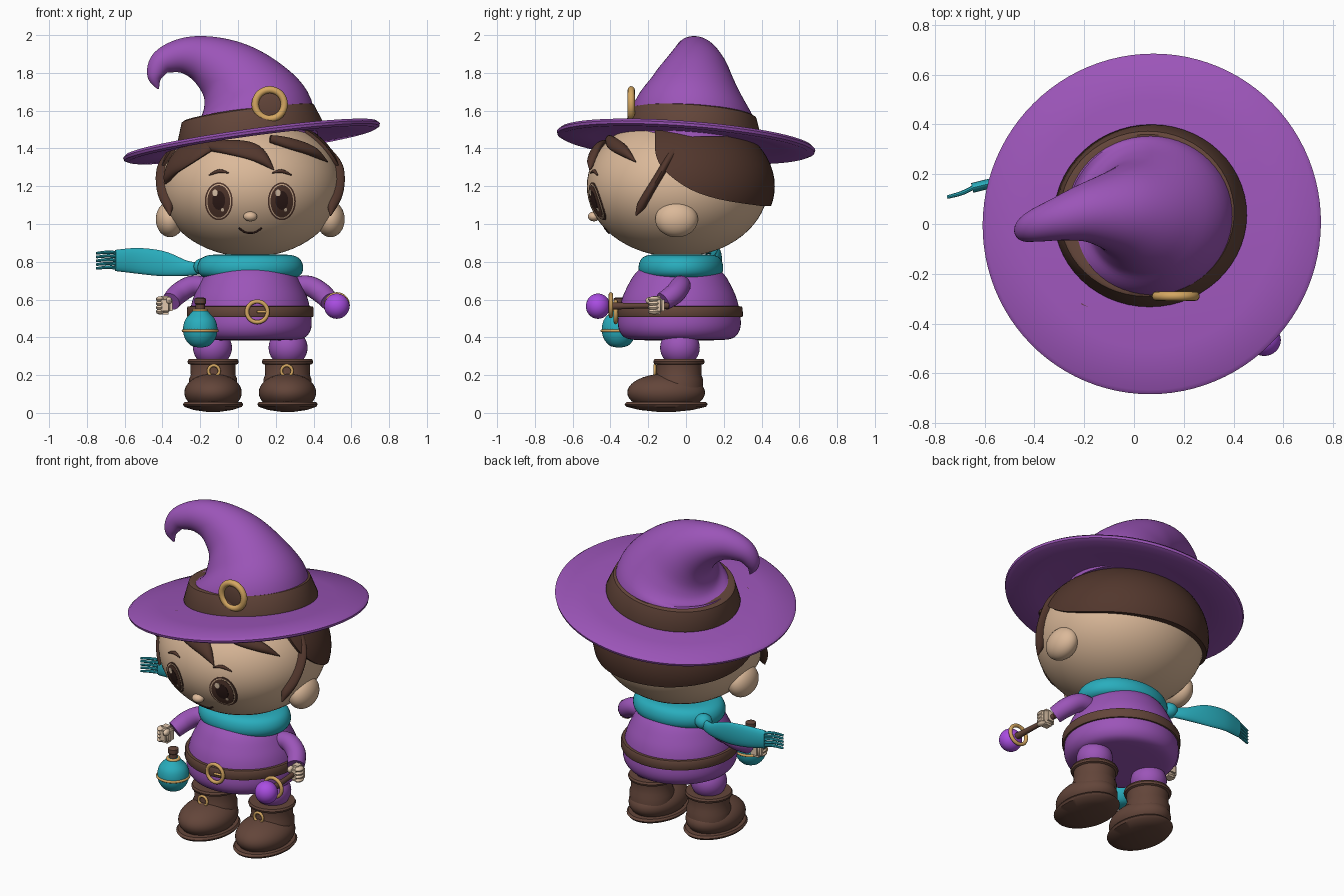
import bpy, bmesh, math
from mathutils import Vector, Matrix, Euler

if "Cube" in bpy.data.objects:
    bpy.data.objects.remove(bpy.data.objects["Cube"])

CX = 0.065                                   # centre line of the figure
HEAD, HR = Vector((CX, -0.045, 1.2)), Vector((0.48, 0.48, 0.375))
HAT, HAT_ROT = Vector((CX + 0.007, 0, 1.437)), Euler((-0.074, -0.136, 0)).to_matrix()
parts = []


def material(name, rgb):
    m = bpy.data.materials.new(name)
    m.use_nodes = True
    m.diffuse_color = (*rgb, 1)
    m.node_tree.nodes["Principled BSDF"].inputs["Base Color"].default_value = (*rgb, 1)
    return m


PURPLE = material("purple cloth", (0.33, 0.09, 0.48))
LEATHER = material("brown leather", (0.125, 0.06, 0.042))
HAIR = material("dark brown hair", (0.085, 0.038, 0.026))
SKIN = material("skin", (0.71, 0.485, 0.32))
PALE = material("pale hand skin", (0.76, 0.58, 0.42))
TEAL = material("teal", (0.022, 0.42, 0.51))
GOLD = material("gold", (0.66, 0.385, 0.12))
ORB = material("violet orb", (0.4, 0.075, 0.76))
DARK = material("dark eye", (0.03, 0.012, 0.01))


def finish(name, bm, mat):
    bmesh.ops.recalc_face_normals(bm, faces=bm.faces)
    me = bpy.data.meshes.new(name)
    bm.to_mesh(me)
    bm.free()
    me.materials.append(mat)
    ob = bpy.data.objects.new(name, me)
    bpy.context.scene.collection.objects.link(ob)
    parts.append(ob)
    return ob


def sphere_bm(c, r, seg=40):
    bm = bmesh.new()
    bmesh.ops.create_uvsphere(bm, u_segments=seg, v_segments=seg // 2, radius=1)
    bmesh.ops.transform(bm, matrix=Matrix.LocRotScale(Vector(c), None, Vector(r)), verts=bm.verts)
    return bm


def ellipsoid(name, c, r, mat, seg=40):
    return finish(name, sphere_bm(c, r, seg), mat)


def loft(name, rings, mat, closed=False):
    bm = bmesh.new()
    rows = [[bm.verts.new(p) for p in ring] for ring in rings]
    n = len(rows[0])
    for a, b in zip(rows, rows[1:] + (rows[:1] if closed else [])):
        for i in range(n):
            bm.faces.new((a[i], a[(i + 1) % n], b[(i + 1) % n], b[i]))
    if not closed:
        bm.faces.new(rows[0])
        bm.faces.new(rows[-1])
    return finish(name, bm, mat)


def oval(c, u, v, n):
    return [c + u * math.cos(2 * math.pi * i / n) + v * math.sin(2 * math.pi * i / n) for i in range(n)]


def lathe(name, profile, c, mat, sy=1, rot=Matrix.Identity(3), n=56):
    loft(name, [oval(Vector(c) + rot @ Vector((0, 0, z)), rot @ Vector((r, 0, 0)),
                     rot @ Vector((0, r * sy, 0)), n) for r, z in profile], mat)


def torus(name, c, big, small, axis, mat, n=36):
    q = Vector((0, 0, 1)).rotation_difference(Vector(axis))
    rings = []
    for i in range(n):
        a = 2 * math.pi * i / n
        out = q @ Vector((math.cos(a), math.sin(a), 0))
        rings.append(oval(Vector(c) + out * big, out * small, q @ Vector((0, 0, small)), 12))
    loft(name, rings, mat, closed=True)


def smooth(pts, steps=6):
    """Catmull-Rom through tuples of any length."""
    p = [pts[0], *pts, pts[-1]]
    out = []
    for a, b, c, d in zip(p, p[1:], p[2:], p[3:]):
        for k in range(steps):
            t = k / steps
            out.append(tuple(0.5 * (2 * y + (z - x) * t + (2 * x - 5 * y + 4 * z - w) * t * t
                                    + (3 * y - x - 3 * z + w) * t ** 3) for x, y, z, w in zip(a, b, c, d)))
    return out + [tuple(pts[-1])]


def tube(name, pts, mat, side=lambda p: Vector((0, 1, 0)), depth=1, thick=None, n=20):
    """Sweep along (x, y, z, half width); side gives the direction of the thickness."""
    pts = smooth(pts)
    rings = []
    for i, p in enumerate(pts):
        c, w = Vector(p[:3]), max(p[3], 0.002)
        t = Vector(pts[min(i + 1, len(pts) - 1)][:3]) - Vector(pts[max(i - 1, 0)][:3])
        u = t.cross(side(c)).normalized()
        v = u.cross(t).normalized()
        rings.append(oval(c, u * w, v * (min(thick, w) if thick else w * depth), n))
    loft(name, rings, mat)


def on_face(x, z, k=1.0):
    """Point on the front of the head, x from the centre line."""
    f = max(0.0, 1 - (x / HR.x / k) ** 2 - ((z - HEAD.z) / HR.z / k) ** 2)
    return Vector((CX + x, HEAD.y - k * HR.y * math.sqrt(f), z))


def normal(p):
    d = p - HEAD
    return Vector([d[i] / HR[i] ** 2 for i in range(3)]).normalized()


def decal(name, x, z, rx, rz, k, mat):
    rings = []
    for s, kk in ((1, 0.99), (1, k), (0.7, k), (0.4, k), (0.05, k)):
        rings.append([on_face(x + rx * s * math.cos(a * math.pi / 16),
                              z + rz * s * math.sin(a * math.pi / 16), kk) for a in range(32)])
    loft(name, rings, mat)


def lock(name, pts, k=1.03):
    """Flat hair strand laid on the head."""
    path = []
    for x, y, z, w in pts:
        d = Vector((CX + x, y, z)) - HEAD
        d *= k / Vector([d[i] / HR[i] for i in range(3)]).length
        path.append((*(HEAD + d), w))
    tube(name, path, HAIR, side=normal, thick=0.025)


# Head and back hair, both trimmed under the hat
def under_hat(bm, lift):
    bmesh.ops.bisect_plane(bm, geom=bm.verts[:] + bm.edges[:] + bm.faces[:], clear_outer=True,
                           plane_co=HAT + Vector((0, 0, lift)), plane_no=HAT_ROT @ Vector((0, 0, 1)))
    bmesh.ops.holes_fill(bm, edges=[e for e in bm.edges if e.is_boundary])
    return bm


finish("head", under_hat(sphere_bm(HEAD, HR, 64), 0.02), SKIN)
hair = finish("back_hair", under_hat(sphere_bm(HEAD, (0.497, 0.515, 0.39), 64), 0.015), HAIR)
hairline = smooth([(-0.164, 1.49), (-0.16, 1.37), (-0.11, 1.28), (0.02, 1.185), (0.18, 1.13), (0.4, 1.095)])
outline = hairline + [(0.8, 1.09), (0.8, 1.8), (-0.164, 1.8)]
cutter = loft("hair_cutter", [[(x, y, z) for y, z in outline] for x in (-0.8, 0.9)], HAIR)
cutter.hide_render = True
mod = hair.modifiers.new("hairline", "BOOLEAN")
mod.operation, mod.object, mod.solver = "INTERSECT", cutter, "EXACT"
bpy.context.view_layer.objects.active = hair
bpy.ops.object.modifier_apply(modifier=mod.name)
parts.remove(cutter)
bpy.data.objects.remove(cutter)

# Fringe and side locks
lock("fringe_right", [(-0.15, -0.4, 1.45, 0.03), (-0.27, -0.34, 1.38, 0.08), (-0.37, -0.28, 1.31, 0.07),
                      (-0.44, -0.24, 1.21, 0.002)])
lock("fringe_middle", [(-0.24, -0.38, 1.41, 0.02), (-0.11, -0.42, 1.395, 0.045), (0.02, -0.44, 1.36, 0.05),
                       (0.11, -0.45, 1.275, 0.002)])
lock("fringe_left", [(0.1, -0.39, 1.44, 0.02), (0.2, -0.37, 1.415, 0.035), (0.31, -0.32, 1.38, 0.03),
                     (0.4, -0.26, 1.325, 0.002)])
for s, tag in ((1, "left"), (-1, "right")):
    tube("side_lock_" + tag, [(CX + s * x, y, z, w) for x, y, z, w in
                              ((0.41, -0.06, 1.39, 0.02), (0.44, -0.12, 1.29, 0.055),
                               (0.44, -0.2, 1.16, 0.05), (0.425, -0.265, 1.045, 0.004))], HAIR, thick=0.024)
    ellipsoid("ear_" + tag, (CX + s * 0.425, -0.05, 1.025), (0.075, 0.113, 0.095), SKIN)
    # Eye built from stacked thin plates
    x = s * 0.167
    decal("eye_rim_" + tag, x, 1.12, 0.074, 0.1, 1.006, HAIR)
    decal("eye_line_" + tag, x, 1.12, 0.066, 0.092, 1.010, SKIN)
    decal("iris_" + tag, x, 1.12, 0.06, 0.086, 1.013, HAIR)
    decal("pupil_" + tag, x, 1.125, 0.034, 0.05, 1.016, DARK)
    decal("eye_glint_" + tag, x - 0.02, 1.165, 0.014, 0.018, 1.019, PALE)
    decal("eye_spark_" + tag, x + 0.02, 1.075, 0.008, 0.01, 1.019, PALE)
    tube("brow_" + tag, [(*on_face(s * a, z, 1.005), w) for a, z, w in
                         ((0.115, 1.27, 0.003), (0.165, 1.28, 0.01), (0.22, 1.258, 0.003))], HAIR, n=10)
tube("mouth", [(*on_face(a, z, 1.004), 0.005) for a, z in
               ((-0.06, 0.978), (-0.03, 0.958), (0, 0.952), (0.03, 0.958), (0.06, 0.978))], DARK, n=10)
ellipsoid("nose", on_face(0, 1.04) + Vector((0, -0.008, 0)), (0.036, 0.032, 0.026), SKIN, 24)

# Hat
lathe("hat_brim", [(0.3, 0.01), (0.5, -0.005), (0.66, -0.02), (0.682, -0.01), (0.686, 0.004), (0.67, 0.018),
                   (0.5, 0.026), (0.34, 0.04)], HAT, PURPLE, rot=HAT_ROT, n=96)
crown = [(0.005, 0.03, 1.46, 0.355), (0, 0.03, 1.6, 0.328), (-0.045, 0.04, 1.71, 0.25), (-0.13, 0.05, 1.805, 0.183),
         (-0.25, 0.045, 1.872, 0.128), (-0.365, 0.02, 1.89, 0.092), (-0.468, -0.01, 1.855, 0.066),
         (-0.505, -0.03, 1.78, 0.04), (-0.487, -0.03, 1.715, 0.004)]
tube("hat_crown", [(CX + x, y, z, w) for x, y, z, w in crown], PURPLE, depth=0.96, n=56)
lathe("hat_band", [(0.3, 0.02), (0.386, 0.025), (0.391, 0.045), (0.354, 0.148), (0.34, 0.155), (0.29, 0.145)],
      HAT + Vector((0, 0.03, 0)), LEATHER, sy=0.94, rot=HAT_ROT)
torus("hat_buckle", (0.168, -0.29, 1.634), 0.077, 0.019, (0, 1, 0), GOLD)
ellipsoid("hat_buckle_backing", (0.168, -0.285, 1.634), (0.072, 0.012, 0.072), LEATHER)

# Coat and belt
BODY = (CX, -0.035, 0)
lathe("coat", smooth([(0.05, 0.383), (0.2, 0.385), (0.275, 0.393), (0.31, 0.42), (0.325, 0.465), (0.32, 0.53),
                      (0.305, 0.6), (0.28, 0.66), (0.24, 0.73), (0.18, 0.79)], 4), BODY, PURPLE)
lathe("belt", [(0.3, 0.505), (0.332, 0.507), (0.336, 0.515), (0.335, 0.555), (0.33, 0.564), (0.29, 0.566)], BODY, LEATHER)
torus("belt_buckle", (0.102, -0.372, 0.535), 0.055, 0.011, (0, 1, 0), GOLD)
tube("belt_prong", [(0.1, -0.378, 0.535, 0.007), (0.165, -0.37, 0.535, 0.007)], GOLD, n=10)

# Scarf
lathe("scarf_collar", smooth([(0.15, 0.71), (0.23, 0.713), (0.27, 0.735), (0.28, 0.775), (0.262, 0.815),
                              (0.22, 0.835), (0.15, 0.838)], 4), (CX, -0.027, 0), TEAL, sy=0.8)
ellipsoid("scarf_knot", (-0.185, 0.09, 0.775), (0.05, 0.05, 0.045), TEAL, 24)
tube("scarf_tail", [(-0.18, 0.09, 0.768, 0.03), (-0.27, 0.135, 0.765, 0.04), (-0.4, 0.165, 0.79, 0.066),
                    (-0.53, 0.17, 0.805, 0.068), (-0.65, 0.145, 0.807, 0.056)], TEAL, thick=0.02)
for i in range(5):
    z = 0.767 + i * 0.02
    tube(f"scarf_fringe_{i + 1}", [(-0.64, 0.15, z, 0.009), (-0.69, 0.125, z + 0.004, 0.009),
                                   (-0.75, 0.108, z - 0.002, 0.007)], TEAL, n=8)

# Arms, hands, legs and boots
for s, tag in ((1, "left"), (-1, "right")):
    def at(x, y, z):
        return (CX + s * x, y, z)

    tube("sleeve_" + tag, [(*at(0.22, -0.03, 0.67), 0.05), (*at(0.31, -0.03, 0.672), 0.054),
                           (*at(0.38, -0.06, 0.632), 0.055), (*at(0.42, -0.12, 0.59), 0.05)], PURPLE)
    bm = bmesh.new()
    bmesh.ops.create_cube(bm, size=1)
    bmesh.ops.transform(bm, matrix=Matrix.LocRotScale(Vector(at(0.453, -0.155, 0.57)), None,
                                                      Vector((0.08, 0.08, 0.1))), verts=bm.verts)
    bmesh.ops.bevel(bm, geom=bm.edges[:], offset=0.02, segments=3, affect="EDGES")
    finish("hand_" + tag, bm, PALE)
    for i in range(4):
        ellipsoid(f"finger_{tag}_{i + 1}", at(0.478, -0.168, 0.536 + i * 0.022), (0.022, 0.034, 0.015), PALE, 12)
    ellipsoid("thumb_" + tag, at(0.43, -0.185, 0.595), (0.016, 0.03, 0.02), PALE, 12)

    ellipsoid("leg_" + tag, at(0.2, -0.032, 0.345), (0.103, 0.105, 0.1), PURPLE)
    c = at(0.197, -0.037, 0)
    lathe("boot_shaft_" + tag, [(0.1, 0.08), (0.125, 0.1), (0.127, 0.18), (0.118, 0.2), (0.12, 0.255), (0.132, 0.26),
                                (0.136, 0.272), (0.13, 0.284), (0.09, 0.286)], c, LEATHER)
    ellipsoid("boot_foot_" + tag, at(0.197, -0.105, 0.108), (0.152, 0.206, 0.1), LEATHER)
    lathe("boot_sole_" + tag, [(0.03, 0.005), (0.1, 0.015), (0.152, 0.032), (0.16, 0.045), (0.152, 0.057), (0.1, 0.06)],
          at(0.197, -0.105, 0), LEATHER, sy=1.38)
    torus("boot_buckle_" + tag, at(0.193, -0.165, 0.222), 0.029, 0.008, (0, 1, 0), GOLD)

# Wand in the left hand
tube("wand_shaft", [(0.505, -0.09, 0.568, 0.017), (0.515, -0.25, 0.567, 0.015), (0.525, -0.42, 0.565, 0.02)],
     LEATHER, side=lambda p: Vector((0, 0, 1)))
ellipsoid("wand_orb", (0.523, -0.466, 0.565), (0.067, 0.064, 0.067), ORB)
torus("wand_ring", (0.523, -0.398, 0.57), 0.058, 0.011, (0, 1, 0), GOLD)

# Potion flask hanging at the right hip
FLASK = (-0.2, -0.355, 0)
lathe("flask", smooth([(0.01, 0.346), (0.05, 0.357), (0.08, 0.393), (0.091, 0.44), (0.081, 0.49), (0.052, 0.526),
                       (0.03, 0.55)], 4), FLASK, TEAL, n=40)
torus("flask_band", (*FLASK[:2], 0.435), 0.09, 0.008, (0, 0, 1), GOLD)
torus("flask_collar", (*FLASK[:2], 0.542), 0.032, 0.009, (0, 0, 1), GOLD)
lathe("flask_cork", [(0.025, 0.53), (0.025, 0.575), (0.03, 0.58), (0.03, 0.605), (0.02, 0.61)], FLASK, LEATHER, n=24)

# Smooth shading with sharp edges kept
bpy.ops.object.select_all(action="DESELECT")
for ob in parts:
    ob.select_set(True)
bpy.context.view_layer.objects.active = parts[0]
bpy.ops.object.shade_smooth_by_angle(angle=math.radians(40))
